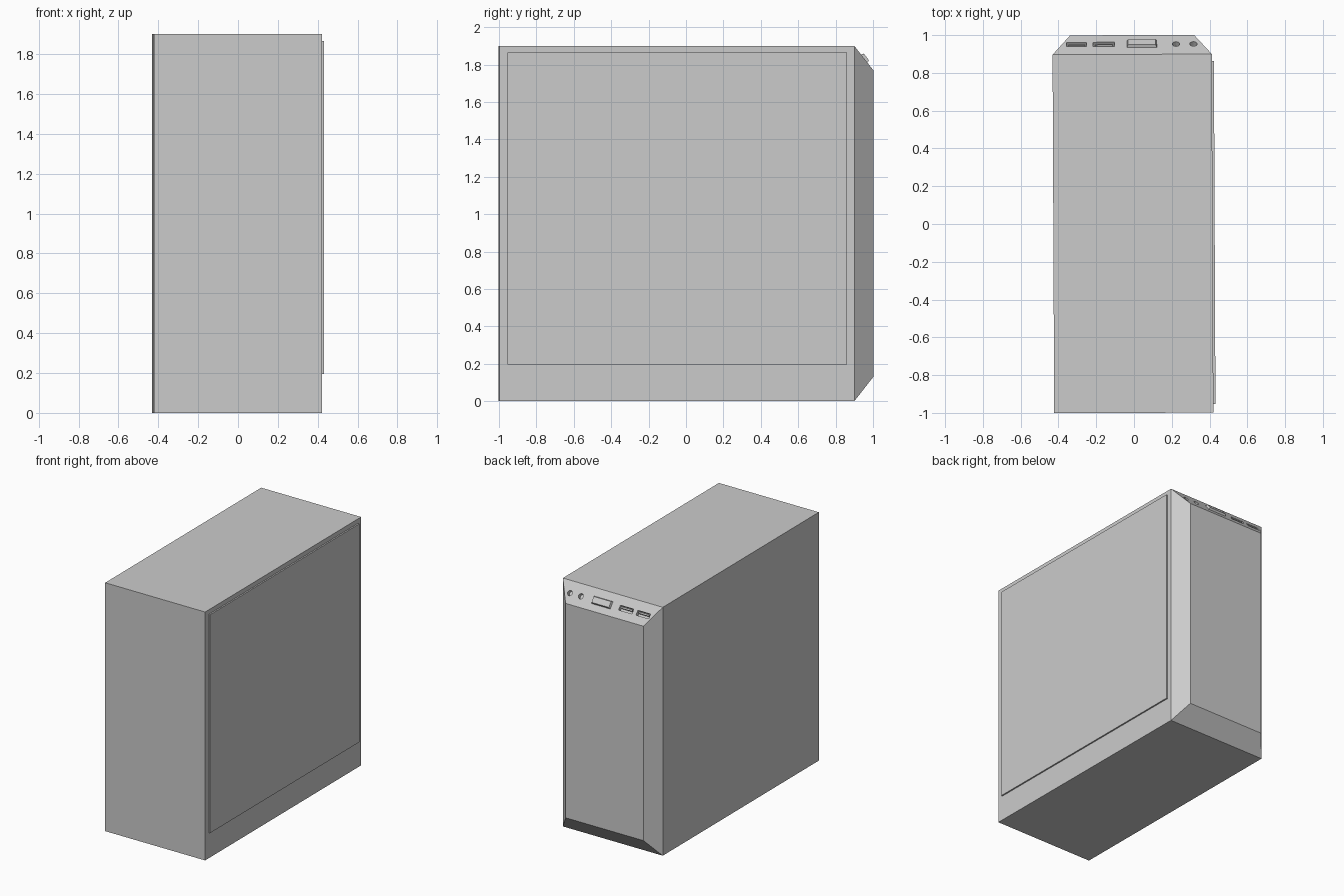
import bpy, bmesh
from math import atan2
from mathutils import Matrix

if "Cube" in bpy.data.objects:
    bpy.data.objects.remove(bpy.data.objects["Cube"])

# The whole case is turned very slightly about z
TURN = Matrix.Rotation(0.0045, 4, 'Z')
# Frame of the sloped control strip: local x across, y down the slope, z outward
STRIP = TURN @ Matrix.Translation((0.004, 0.953, 1.832)) @ Matrix.Rotation(-atan2(0.13, 0.1), 4, 'X')


def make(name, bm, matrix):
    bmesh.ops.recalc_face_normals(bm, faces=bm.faces)
    bm.transform(matrix)
    mesh = bpy.data.meshes.new(name)
    bm.to_mesh(mesh)
    bm.free()
    ob = bpy.data.objects.new(name, mesh)
    bpy.context.collection.objects.link(ob)
    return ob


def box(name, lo, hi, matrix=TURN, taper=0.0):
    """Box between two corners; its +z end may be inset by taper."""
    bm = bmesh.new()
    bmesh.ops.create_cube(bm, size=1)
    for v in bm.verts:
        top = v.co.z > 0
        for i in range(3):
            s = 1 if v.co[i] > 0 else -1
            v.co[i] = hi[i] if s > 0 else lo[i]
            if i < 2 and top:
                v.co[i] -= s * taper
    return make(name, bm, matrix)


def cylinder(name, x, radius, z0, z1):
    bm = bmesh.new()
    bmesh.ops.create_cone(bm, cap_ends=True, segments=12, radius1=radius, radius2=radius,
                          depth=z1 - z0, matrix=Matrix.Translation((x, 0, (z0 + z1) / 2)))
    return make(name, bm, STRIP)


# Case body with chamfered bezel: three rectangular rings joined along y
bm = bmesh.new()
sections = [(-1.0, -0.427, 0.416, 0.0, 1.9),
            (0.898, -0.427, 0.416, 0.0, 1.9),
            (1.0, -0.334, 0.322, 0.13, 1.77)]
rings = [[bm.verts.new(p) for p in ((x0, y, z0), (x1, y, z0), (x1, y, z1), (x0, y, z1))]
         for y, x0, x1, z0, z1 in sections]
for a, b in zip(rings, rings[1:]):
    for i in range(4):
        j = (i + 1) % 4
        bm.faces.new((a[i], a[j], b[j], b[i]))
bm.faces.new(rings[0])
bm.faces.new(rings[-1])
case = make("case_body", bm, TURN)

# Raised side panel
box("side_panel", (0.41, -0.955, 0.195), (0.427, 0.86, 1.865))

# Power button on the strip
box("power_button", (-0.04, -0.031, -0.01), (0.124, 0.031, 0.014), STRIP, taper=0.009)

# Recessed sockets: two slots with tongues and two round jacks
cutters = []
for x0, x1 in ((-0.357, -0.25), (-0.216, -0.103)):
    cutters.append(box("slot_cutter", (x0, -0.018, -0.03), (x1, 0.018, 0.03), STRIP))
    box("slot_tongue", (x0 + 0.01, -0.011, -0.035), (x1 - 0.01, 0.0, -0.004), STRIP)
for x in (0.223, 0.315):
    cutters.append(cylinder("jack_cutter", x, 0.02, -0.03, 0.03))

for cutter in cutters:
    cutter.hide_render = True
    cutter.hide_set(True)
    cutter.display_type = 'WIRE'
    cut = case.modifiers.new(cutter.name, 'BOOLEAN')
    cut.operation = 'DIFFERENCE'
    cut.solver = 'EXACT'
    cut.object = cutter
